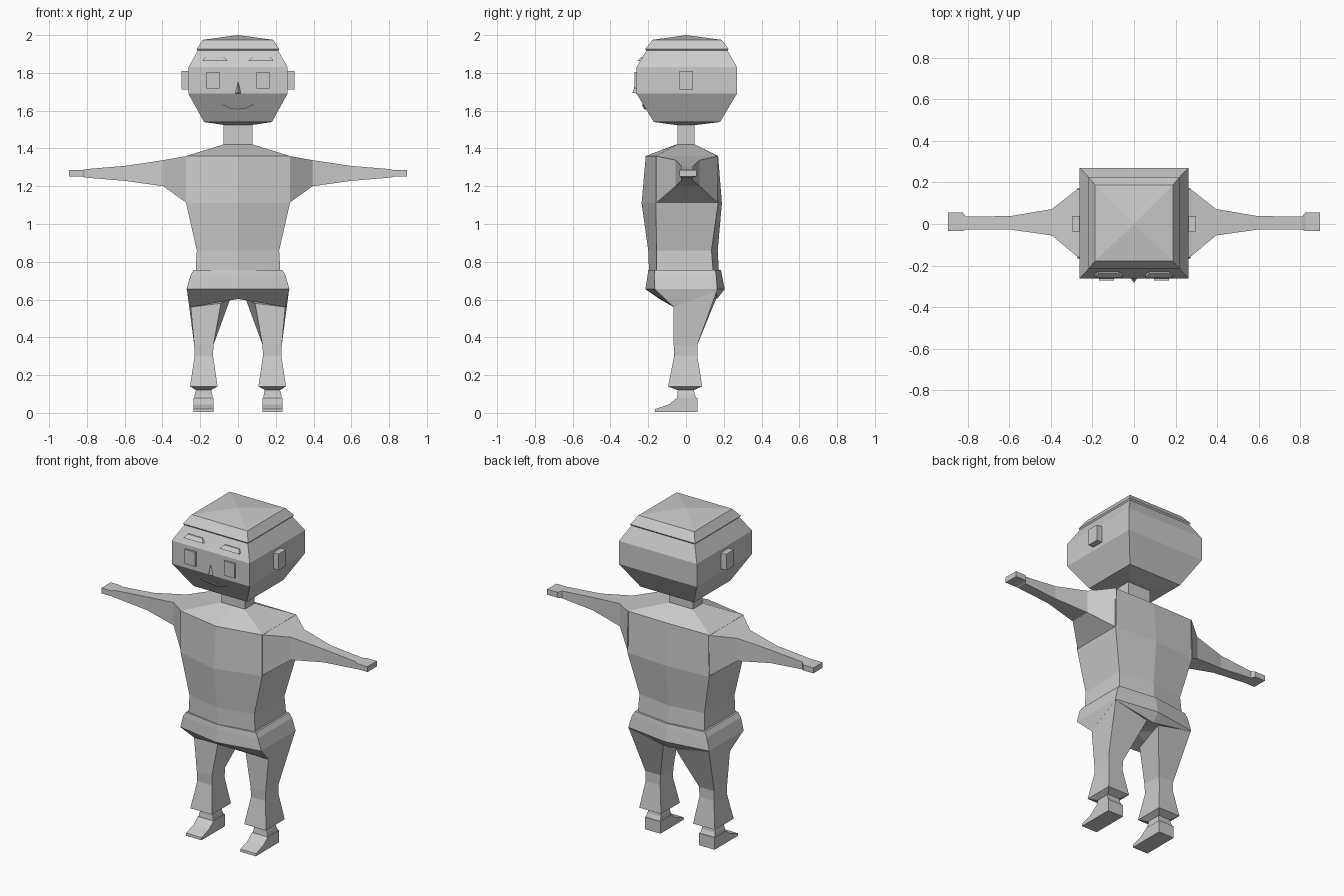
import bpy, bmesh

if "Cube" in bpy.data.objects:
    bpy.data.objects.remove(bpy.data.objects["Cube"])

grey = bpy.data.materials.new("plain grey")
grey.diffuse_color = (0.6, 0.6, 0.6, 1)
grey.use_nodes = True
grey.node_tree.nodes["Principled BSDF"].inputs["Base Color"].default_value = grey.diffuse_color


def loft(name, rings, peaks=(None, None), side=1):
    """Skin a stack of equal rings; each end is capped flat or to a peak point."""
    bm = bmesh.new()
    rows = [[bm.verts.new((x * side, y, z)) for x, y, z in r] for r in rings]
    n = len(rows[0])
    for a, b in zip(rows, rows[1:]):
        for i in range(n):
            j = (i + 1) % n
            bm.faces.new((a[i], a[j], b[j], b[i]))
    for row, peak in zip((rows[0], rows[-1]), peaks):
        if peak:
            c = bm.verts.new((peak[0] * side, peak[1], peak[2]))
            for i in range(n):
                bm.faces.new((row[i], row[(i + 1) % n], c))
        else:
            bm.faces.new(row)
    bmesh.ops.recalc_face_normals(bm, faces=bm.faces[:])
    mesh = bpy.data.meshes.new(name)
    bm.to_mesh(mesh)
    bm.free()
    mesh.materials.append(grey)
    ob = bpy.data.objects.new(name, mesh)
    bpy.context.collection.objects.link(ob)
    return ob


def rect(x0, x1, y0, y1, z):
    return [(x0, y0, z), (x1, y0, z), (x1, y1, z), (x0, y1, z)]


def hexa(x, fc, fm, bc, bm_, z):
    """Six-point body ring: front corner/middle and back corner/middle depths."""
    return [(-x, fc, z), (0, fm, z), (x, fc, z), (x, bc, z), (0, bm_, z), (-x, bc, z)]


def section(x, y0, y1, z0, z1):
    return [(x, y0, z0), (x, y1, z0), (x, y1, z1), (x, y0, z1)]


def plate(name, outline, y_back, y_front, side=1):
    """Outline in x, z with matching depth lists or single depths."""
    n = len(outline)
    yb = y_back if isinstance(y_back, list) else [y_back] * n
    yf = y_front if isinstance(y_front, list) else [y_front] * n
    return loft(name, [[(x, b, z) for (x, z), b in zip(outline, yb)],
                       [(x, f, z) for (x, z), f in zip(outline, yf)]], side=side)


# Head, with a slight overhang where the cap begins
loft("head", [rect(-x, x, y0, y1, z) for x, y0, y1, z in (
    (.08, -.06, .06, 1.525), (.18, -.17, .18, 1.54), (.262, -.262, .27, 1.69),
    (.262, -.262, .27, 1.83), (.213, -.21, .22, 1.918), (.219, -.216, .226, 1.926),
    (.187, -.177, .188, 1.975))], (None, (0, 0, 2.0)))

# Neck
loft("neck", [rect(-.078, .078, -.045, .045, z) for z in (1.40, 1.54)])

# Shirt body
loft("torso", [
    hexa(.225, -.155, -.195, .145, .175, .73),
    hexa(.218, -.155, -.20, .135, .168, .86),
    hexa(.275, -.16, -.235, .17, .19, 1.11),
    hexa(.275, -.16, -.213, .165, .17, 1.36),
    hexa(.08, -.05, -.055, .05, .05, 1.42)])

# Waistband and pelvis
loft("trouser_seat", [
    hexa(.235, -.165, -.20, .155, .185, .757),
    hexa(.252, -.168, -.203, .16, .19, .728),
    hexa(.272, -.165, -.215, .165, .205, .655),
    [(-.25, -.065, .56), (0, -.14, .603), (.25, -.065, .56),
     (.27, .165, .648), (0, .165, .605), (-.27, .165, .648)]],
    (None, (0, .02, .612)))

for label, s in (("left", 1), ("right", -1)):
    # Arm, tapering to a squared hand
    loft(label + "_arm", [section(*p) for p in (
        (.27, -.16, .17, 1.11, 1.36), (.395, -.055, .072, 1.20, 1.338),
        (.595, -.027, .038, 1.228, 1.308), (.81, -.027, .036, 1.246, 1.29),
        (.825, -.034, .055, 1.252, 1.285), (.895, -.034, .055, 1.252, 1.285))], side=s)
    # Trouser leg, flared at the hem
    loft(label + "_leg", [
        [(.09, -.06, .58), (.25, -.065, .56), (.27, .165, .65), (.04, .16, .606)],
        rect(.13, .232, -.065, .06, .36), rect(.132, .23, -.063, .06, .30),
        rect(.108, .254, -.095, .086, .14), rect(.14, .225, -.05, .045, .122)], side=s)
    # Ankle and wedge foot
    loft(label + "_ankle", [rect(.133, .233, -.05, .06, .07),
                            rect(.137, .228, -.045, .045, .10),
                            rect(.145, .218, -.042, .04, .135)], side=s)
    foot = [(.06, .005), (-.165, .005), (-.163, .02), (-.09, .045), (-.05, .078), (.06, .078)]
    loft(label + "_foot", [[(x, y, z) for y, z in foot] for x in (.13, .235)], side=s)
    # Ear
    loft(label + "_ear", [section(x, -.035, .038, 1.712, 1.81) for x in (.25, .298)], side=s)
    # Eye
    plate(label + "_eye", [(.097, 1.718), (.168, 1.718), (.168, 1.806), (.097, 1.806)],
          -.255, -.273, s)
    # Eyebrow, lying on the sloping forehead
    plate(label + "_eyebrow", [(.055, 1.864), (.188, 1.864), (.172, 1.884), (.075, 1.884)],
          [-.235, -.235, -.225, -.225], [-.257, -.257, -.238, -.238], s)

# Nose wedge
loft("nose", [[(-.02, -.255, 1.69), (.02, -.255, 1.69), (0, -.283, 1.695)],
              [(-.004, -.255, 1.75), (.004, -.255, 1.75), (0, -.266, 1.75)]])

# Smiling lips on the sloping lower face
lips = [(-.09, 1.633), (-.04, 1.612), (0, 1.607), (.04, 1.612), (.09, 1.633),
        (.03, 1.628), (0, 1.622), (-.03, 1.628)]
slope = [-.262 + (1.69 - z) * .613 for x, z in lips]
plate("mouth", lips, [y + .01 for y in slope], [y - .008 for y in slope])
